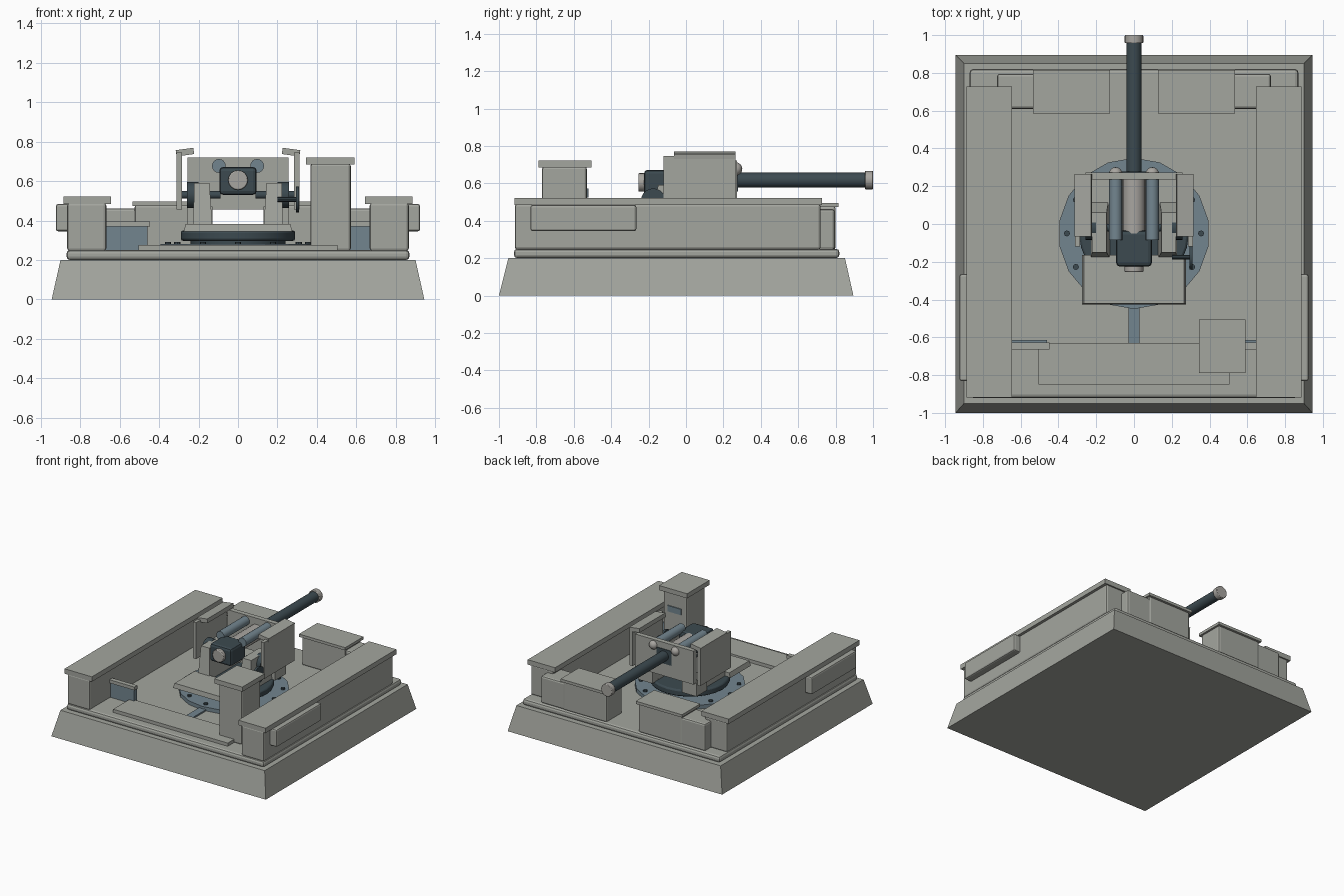
import bpy, bmesh, math
from mathutils import Matrix, Vector

cube = bpy.data.objects.get("Cube")
if cube:
    bpy.data.objects.remove(cube, do_unlink=True)


def material(name, rgb):
    m = bpy.data.materials.new(name)
    m.use_nodes = True
    m.diffuse_color = (*rgb, 1)
    node = next(n for n in m.node_tree.nodes if n.type == 'BSDF_PRINCIPLED')
    node.inputs["Base Color"].default_value = (*rgb, 1)
    return m


GREY = material("concrete_grey", (0.37, 0.38, 0.345))
BLUE = material("blue_grey_steel", (0.17, 0.235, 0.275))
DARK = material("dark_steel", (0.045, 0.068, 0.08))
PALE = material("pale_metal", (0.39, 0.375, 0.35))


def finish(name, bm, mat, bevel=0, smooth=False):
    bmesh.ops.recalc_face_normals(bm, faces=bm.faces)
    mesh = bpy.data.meshes.new(name)
    bm.to_mesh(mesh)
    bm.free()
    mesh.materials.append(mat)
    ob = bpy.data.objects.new(name, mesh)
    bpy.context.collection.objects.link(ob)
    if bevel:
        mod = ob.modifiers.new("Bevel", 'BEVEL')
        mod.width, mod.segments = bevel, 2
    if smooth:
        bpy.ops.object.select_all(action='DESELECT')
        ob.select_set(True)
        bpy.context.view_layer.objects.active = ob
        bpy.ops.object.shade_smooth_by_angle(angle=math.radians(40))
    return ob


def box(name, x, y, z, mat=GREY, bevel=0, top=None):
    """Box from ranges; top gives a smaller (x, y) range for tapered sides."""
    tx, ty = top or (x, y)
    bm = bmesh.new()
    low = [bm.verts.new((a, b, z[0])) for a, b in
           ((x[0], y[0]), (x[1], y[0]), (x[1], y[1]), (x[0], y[1]))]
    high = [bm.verts.new((a, b, z[1])) for a, b in
            ((tx[0], ty[0]), (tx[1], ty[0]), (tx[1], ty[1]), (tx[0], ty[1]))]
    bm.faces.new(low[::-1])
    bm.faces.new(high)
    for i in range(4):
        j = (i + 1) % 4
        bm.faces.new((low[i], low[j], high[j], high[i]))
    return finish(name, bm, mat, bevel)


def rod(name, start, end, r, mat, sides=16, bevel=0, smooth=True):
    """Cylinder running between two points."""
    a, b = Vector(start), Vector(end)
    turn = Vector((0, 0, 1)).rotation_difference(b - a).to_matrix().to_4x4()
    bm = bmesh.new()
    bmesh.ops.create_cone(bm, cap_ends=True, segments=sides, radius1=r, radius2=r,
                          depth=(b - a).length,
                          matrix=Matrix.Translation((a + b) / 2) @ turn)
    return finish(name, bm, mat, bevel, smooth)


def span(side, a, b):
    """Mirror an x range to the given side."""
    return tuple(sorted((side * a, side * b)))


# Foundation
box("foundation", (-0.945, 0.945), (-1, 0.895), (0, 0.2),
    top=((-0.9, 0.9), (-0.95, 0.85)))
box("floor_slab", (-0.87, 0.87), (-0.92, 0.82), (0.2, 0.25), bevel=0.018)
box("front_step", (-0.505, 0.505), (-0.85, -0.63), (0.245, 0.276))
box("floor_channel", (-0.03, 0.03), (-0.63, -0.4), (0.245, 0.262), BLUE)

# Parapets on both sides and at the back
for s, tag in ((1, "left"), (-1, "right")):
    box(f"{tag}_wall", span(s, 0.668, 0.866), (-0.915, 0.72), (0.245, 0.49), bevel=0.014)
    box(f"{tag}_wall_cap", span(s, 0.645, 0.886), (-0.918, 0.728), (0.483, 0.522))
    box(f"{tag}_wall_panel", span(s, 0.84, 0.924), (-0.832, -0.265), (0.345, 0.484), bevel=0.012)
    box(f"{tag}_back_block", span(s, 0.14, 0.525), (0.6, 0.8), (0.245, 0.48), bevel=0.014)
    box(f"{tag}_back_block_cap", span(s, 0.128, 0.535), (0.585, 0.815), (0.474, 0.496))
    box(f"{tag}_back_corner", span(s, 0.5, 0.725), (0.61, 0.795), (0.245, 0.462), bevel=0.014)
    box(f"{tag}_hatch", span(s, 0.46, 0.68), (-0.65, -0.615), (0.245, 0.372), BLUE)
    box(f"{tag}_hatch_lintel", span(s, 0.447, 0.68), (-0.664, -0.628), (0.37, 0.396))

# Observation tower
box("tower", (0.367, 0.572), (-0.77, -0.53), (0.245, 0.69), bevel=0.014)
box("tower_cap", (0.344, 0.59), (-0.788, -0.505), (0.684, 0.721))
box("tower_window", (0.41, 0.53), (-0.531, -0.522), (0.525, 0.572), BLUE)

# Turntable with its ring of bolts
CY = -0.05
rod("turntable", (0, CY, 0.245), (0, CY, 0.28), 0.4, BLUE, 18, smooth=False)
for i in range(12):
    a = i * math.pi / 6
    bx, by = 0.355 * math.cos(a), CY + 0.355 * math.sin(a)
    rod(f"bolt_{i + 1}", (bx, by, 0.275), (bx, by, 0.291), 0.016, DARK, 8)
rod("pivot", (0, CY, 0.27), (0, CY, 0.31), 0.24, DARK, 24)
rod("rotating_ring", (0, CY, 0.297), (0, CY, 0.35), 0.29, DARK, 24, bevel=0.012)
box("gunner_platform", (-0.275, 0.275), (-0.425, -0.165), (0.345, 0.383),
    top=((-0.265, 0.265), (-0.42, -0.165)))

# Carriage: brackets, trunnions and side armour
for s, tag in ((1, "left"), (-1, "right")):
    box(f"{tag}_bracket", span(s, 0.128, 0.228), (-0.18, 0.17), (0.345, 0.59),
        top=(span(s, 0.145, 0.222), (-0.15, 0.06)))
    rod(f"{tag}_trunnion", (s * 0.2, -0.02, 0.53), (s * 0.258, -0.02, 0.53), 0.066, DARK)
    rod(f"{tag}_trunnion_pin", (s * 0.09, -0.02, 0.53), (s * 0.29, -0.02, 0.53), 0.02, DARK, 10)
    box(f"{tag}_armour", span(s, 0.285, 0.312), (-0.12, 0.265), (0.455, 0.745))
    cap = box(f"{tag}_armour_cap", (-0.045, 0.045), (-0.065, 0.265), (-0.016, 0.016))
    cap.location = (s * 0.269, 0, 0.747)
    cap.rotation_euler.y = s * math.radians(8)
    box(f"{tag}_shield_leg", span(s, 0.13, 0.257), (0.1, 0.235), (0.345, 0.47))
    rod(f"{tag}_recoil_tube", (s * 0.097, -0.085, 0.677), (s * 0.097, 0.265, 0.677), 0.035, BLUE)
    bm = bmesh.new()
    bmesh.ops.create_uvsphere(bm, u_segments=16, v_segments=8, radius=0.036,
                              matrix=Matrix.Translation((s * 0.097, 0.265, 0.677)))
    finish(f"{tag}_recoil_tube_end", bm, PALE, smooth=True)
box("shield", (-0.257, 0.257), (0.235, 0.273), (0.455, 0.721))
box("barrel_port", (-0.065, 0.065), (0.27, 0.278), (0.555, 0.67), DARK)

# Aiming wheel
rod("wheel_shaft", (0.2, -0.175, 0.507), (0.3, -0.175, 0.507), 0.012, DARK, 8)
rod("aiming_wheel", (0.293, -0.175, 0.507), (0.31, -0.175, 0.507), 0.066, DARK, 20)

# Gun
box("breech", (-0.095, 0.095), (-0.225, -0.035), (0.53, 0.672), DARK, bevel=0.02)
rod("breech_cap", (0, -0.255, 0.605), (0, -0.22, 0.605), 0.05, PALE, bevel=0.006)
rod("cradle", (0, -0.05, 0.612), (0, 0.24, 0.612), 0.06, PALE, 20)
rod("barrel", (0, 0.2, 0.617), (0, 0.96, 0.617), 0.04, DARK, 20)
rod("muzzle", (0, 0.957, 0.617), (0, 1.0, 0.617), 0.049, PALE, 20, bevel=0.004)
